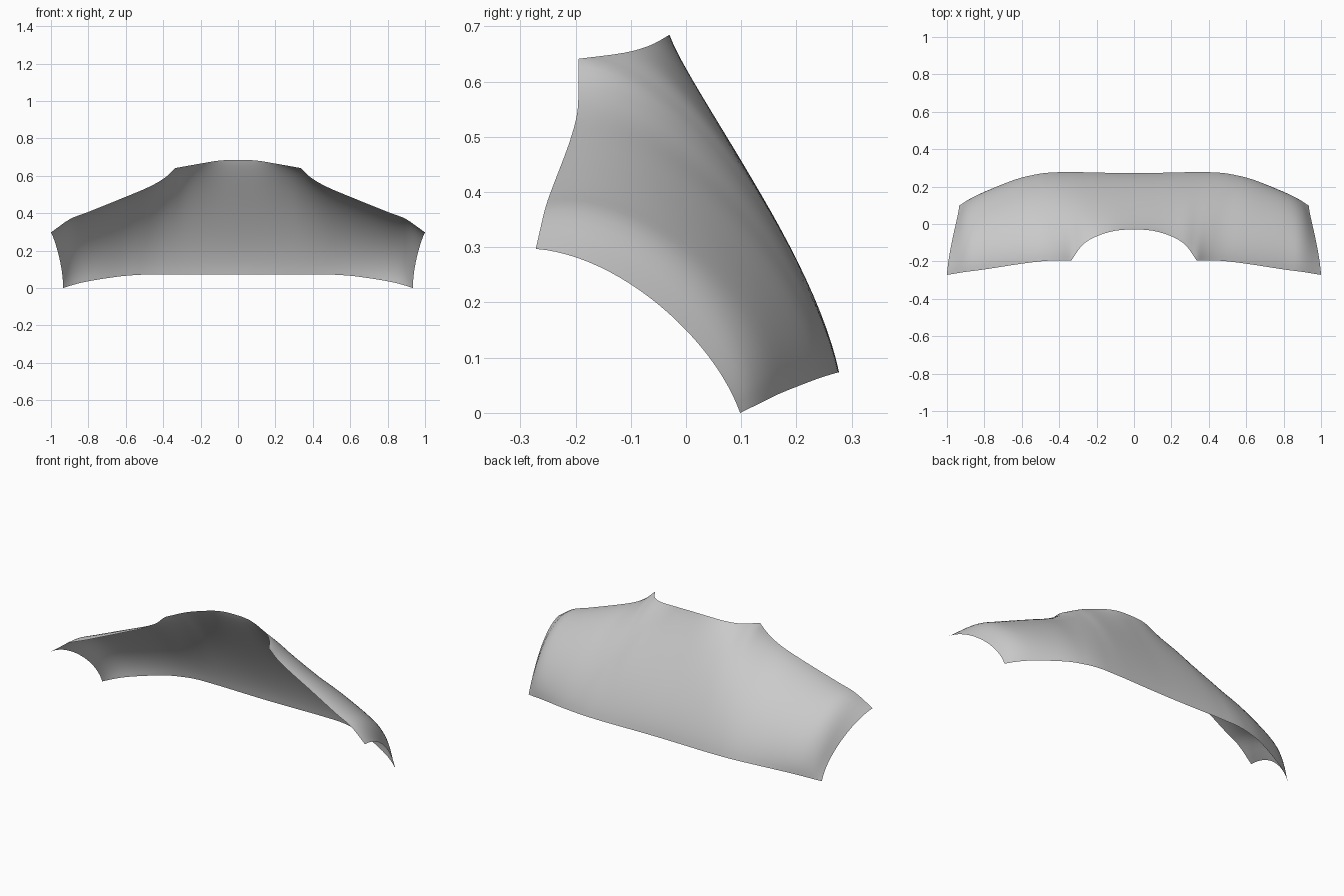
import bpy, bmesh
from mathutils import Vector

if "Cube" in bpy.data.objects:
    bpy.data.objects.remove(bpy.data.objects["Cube"])

# Cross-sections from centre back to armhole:
# (upper edge point, upper handle, lower handle, hem point)
sections = [
    ((0.00, -.030, .685), (0.00, .004, .588), (0.00, .238, .279), (0.00, .272, .073)),
    ((0.10, -.036, .681), (0.10, .006, .592), (0.10, .238, .279), (0.10, .273, .073)),
    ((0.20, -.066, .665), (0.20, .010, .603), (0.20, .237, .279), (0.20, .275, .073)),
    ((0.275, -.112, .652), (0.28, .008, .615), (0.29, .236, .278), (0.29, .277, .073)),
    ((0.335, -.195, .641), (0.34, .000, .622), (0.36, .235, .275), (0.37, .277, .073)),
    ((0.39, -.195, .590), (0.40, -.005, .592), (0.43, .233, .272), (0.45, .275, .073)),
    ((0.47, -.197, .543), (0.48, -.010, .545), (0.51, .228, .265), (0.53, .264, .070)),
    ((0.60, -.212, .487), (0.61, -.025, .497), (0.63, .210, .255), (0.64, .236, .061)),
    ((0.80, -.243, .405), (0.81, -.055, .425), (0.82, .163, .215), (0.80, .172, .036)),
    ((0.90, -.256, .366), (0.91, -.075, .382), (0.90, .115, .180), (0.88, .133, .017)),
    ((1.00, -.272, .297), (0.99, -.120, .285), (0.935, .050, .135), (0.935, .098, .000)),
]
ROWS, STEPS, CORNER = 24, 4, 4


def bezier(a, b, c, d, t):
    s = 1 - t
    return a * s**3 + b * 3 * s * s * t + c * 3 * s * t * t + d * t**3


def spline(p0, p1, p2, p3, t):
    return bezier(p1, p1 + (p2 - p0) / 6, p2 - (p3 - p1) / 6, p2, t)


def flip(v):
    return Vector((-v.x, v.y, v.z))


# Sample each section, then blend smoothly between neighbours
rings = [[bezier(*map(Vector, s), r / ROWS) for r in range(ROWS + 1)] for s in sections]
before = [flip(v) for v in rings[1]]
after = [a * 2 - b for a, b in zip(rings[-1], rings[-2])]
ext = [before] + rings + [after]
columns = []
for i in range(len(rings) - 1):
    for k in range(STEPS):
        col = []
        for r, (p0, p1, p2, p3) in enumerate(zip(*ext[i:i + 4])):
            # The neck corner is sharp at the edge and fades out down the back
            w = (1 - r / ROWS) ** 3
            if i == CORNER - 1:
                p3 = p3.lerp(p2 * 2 - p1, w)
            elif i == CORNER:
                p0 = p0.lerp(p1 * 2 - p2, w)
            col.append(spline(p0, p1, p2, p3, k / STEPS))
        columns.append(col)
columns.append(rings[-1])
# Mirror the half to the other side
columns = [[flip(v) for v in c] for c in columns[:0:-1]] + columns

# Back yoke: one thin cloth sheet over the shoulders
bm = bmesh.new()
grid = [[bm.verts.new(v) for v in c] for c in columns]
for a, b in zip(grid, grid[1:]):
    for r in range(ROWS):
        bm.faces.new((a[r], a[r + 1], b[r + 1], b[r]))
bmesh.ops.recalc_face_normals(bm, faces=bm.faces)
if sum(f.normal.y for f in bm.faces) < 0:
    bmesh.ops.reverse_faces(bm, faces=bm.faces)
for f in bm.faces:
    f.smooth = True
mesh = bpy.data.meshes.new("back_yoke")
bm.to_mesh(mesh)
bm.free()
bpy.context.collection.objects.link(bpy.data.objects.new("back_yoke", mesh))
